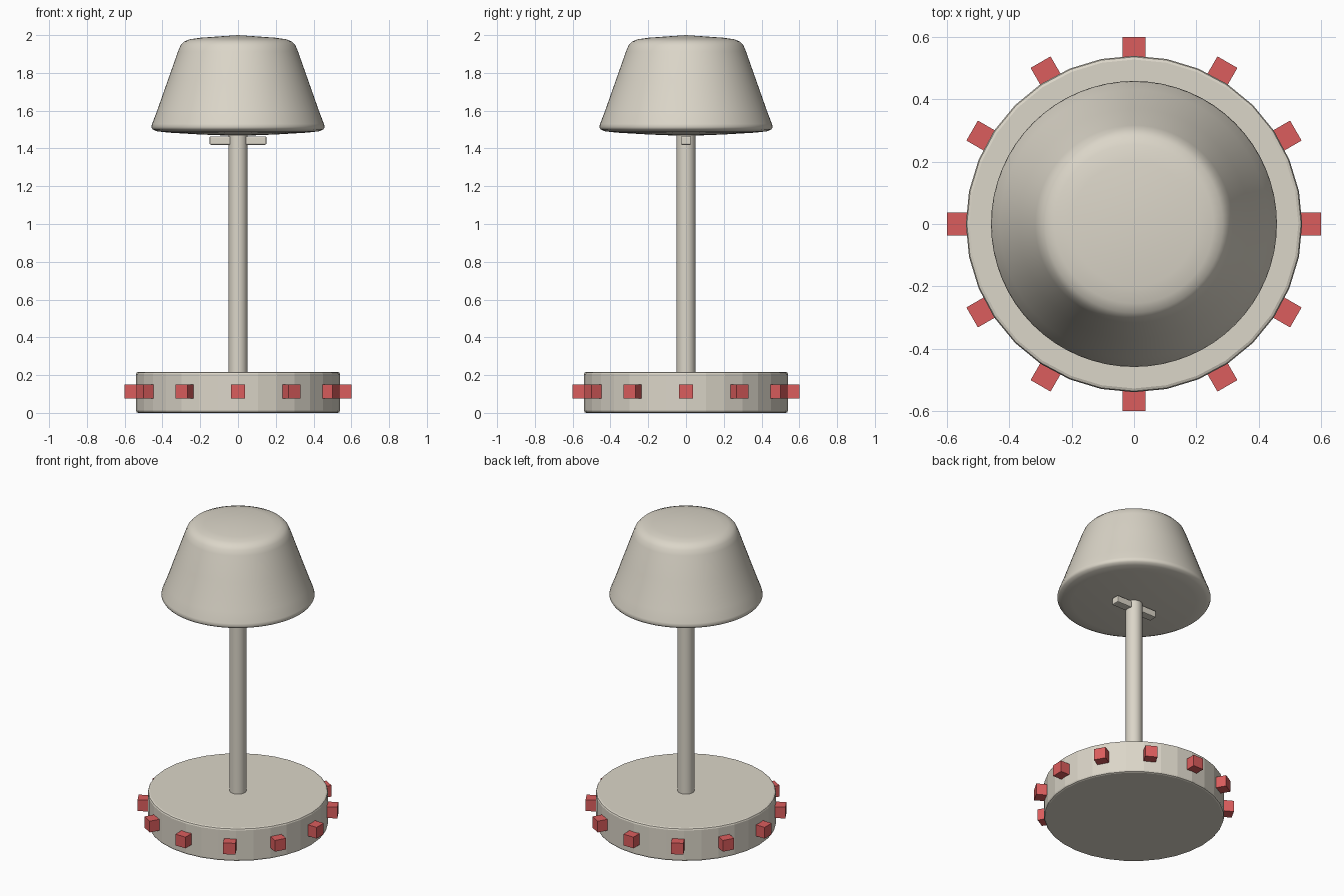
import bpy
import bmesh
import math
from mathutils import Matrix

if "Cube" in bpy.data.objects:
    bpy.data.objects.remove(bpy.data.objects["Cube"], do_unlink=True)


def material(name, rgb):
    mat = bpy.data.materials.new(name)
    mat.use_nodes = True
    color = (*rgb, 1)
    mat.diffuse_color = color
    bsdf = mat.node_tree.nodes["Principled BSDF"]
    bsdf.inputs["Base Color"].default_value = color
    bsdf.inputs["Roughness"].default_value = 0.6
    return mat


cream = material("warm cream", (0.71, 0.67, 0.58))
red = material("soft red", (0.71, 0.11, 0.11))


def finish(obj, name, mat, bevel=0, segments=2, smooth=None):
    obj.name = name
    obj.data.name = name
    obj.data.materials.append(mat)
    if bevel:
        mod = obj.modifiers.new("Bevel", "BEVEL")
        mod.width = bevel
        mod.segments = segments
        mod.limit_method = "ANGLE"
        mod.angle_limit = math.radians(40)
    if smooth:
        bpy.ops.object.shade_smooth_by_angle(angle=math.radians(smooth))
    return obj


def cylinder(name, radius, bottom, top, sides, mat, **style):
    bpy.ops.mesh.primitive_cylinder_add(
        vertices=sides, radius=radius, depth=top - bottom,
        location=(0, 0, (top + bottom) / 2))
    return finish(bpy.context.object, name, mat, **style)


def box(name, size, location, mat, turn=0, **style):
    bpy.ops.mesh.primitive_cube_add(size=1, location=location, rotation=(0, 0, turn))
    obj = bpy.context.object
    obj.data.transform(Matrix.Diagonal((*size, 1)))
    return finish(obj, name, mat, **style)


def lathe(name, profile, sides, mat, **style):
    """Spin a radius/height profile around the z axis."""
    bm = bmesh.new()
    verts = [bm.verts.new((r, 0, z)) for r, z in profile]
    edges = [bm.edges.new(pair) for pair in zip(verts, verts[1:])]
    bmesh.ops.spin(bm, geom=verts + edges, axis=(0, 0, 1), cent=(0, 0, 0),
                   angle=math.tau, steps=sides, use_duplicate=False)
    bmesh.ops.remove_doubles(bm, verts=bm.verts, dist=0.0005)
    bmesh.ops.recalc_face_normals(bm, faces=bm.faces)
    mesh = bpy.data.meshes.new(name)
    bm.to_mesh(mesh)
    bm.free()
    obj = bpy.data.objects.new(name, mesh)
    bpy.context.collection.objects.link(obj)
    bpy.ops.object.select_all(action="DESELECT")
    obj.select_set(True)
    bpy.context.view_layer.objects.active = obj
    return finish(obj, name, mat, **style)


# Faceted round base and slim pole
cylinder("base", 0.54, 0, 0.217, 32, cream, bevel=0.012)
cylinder("pole", 0.05, 0.2, 1.48, 32, cream, smooth=40)

# Closed, softly rounded lamp shade
shade_profile = [
    (0, 1.466), (0.2, 1.474), (0.37, 1.484), (0.43, 1.491), (0.452, 1.501),
    (0.459, 1.513), (0.455, 1.53), (0.43, 1.595), (0.37, 1.765), (0.317, 1.915),
    (0.304, 1.946), (0.285, 1.966), (0.255, 1.978), (0.2, 1.986), (0, 2.0)]
lathe("lamp_shade", shade_profile, 64, cream, smooth=60)

# Switch arms either side of the pole, under the shade
for side, x in (("left", 0.095), ("right", -0.095)):
    box(side + "_switch_arm", (0.11, 0.055, 0.045), (x, 0, 1.442), cream, bevel=0.006)

# Ring of cubes set into the rim of the base
count = 12
for i in range(count):
    a = math.tau * i / count
    box(f"rim_cube_{i + 1}", (0.074, 0.074, 0.074),
        (0.563 * math.cos(a), 0.563 * math.sin(a), 0.112), red, turn=a)
